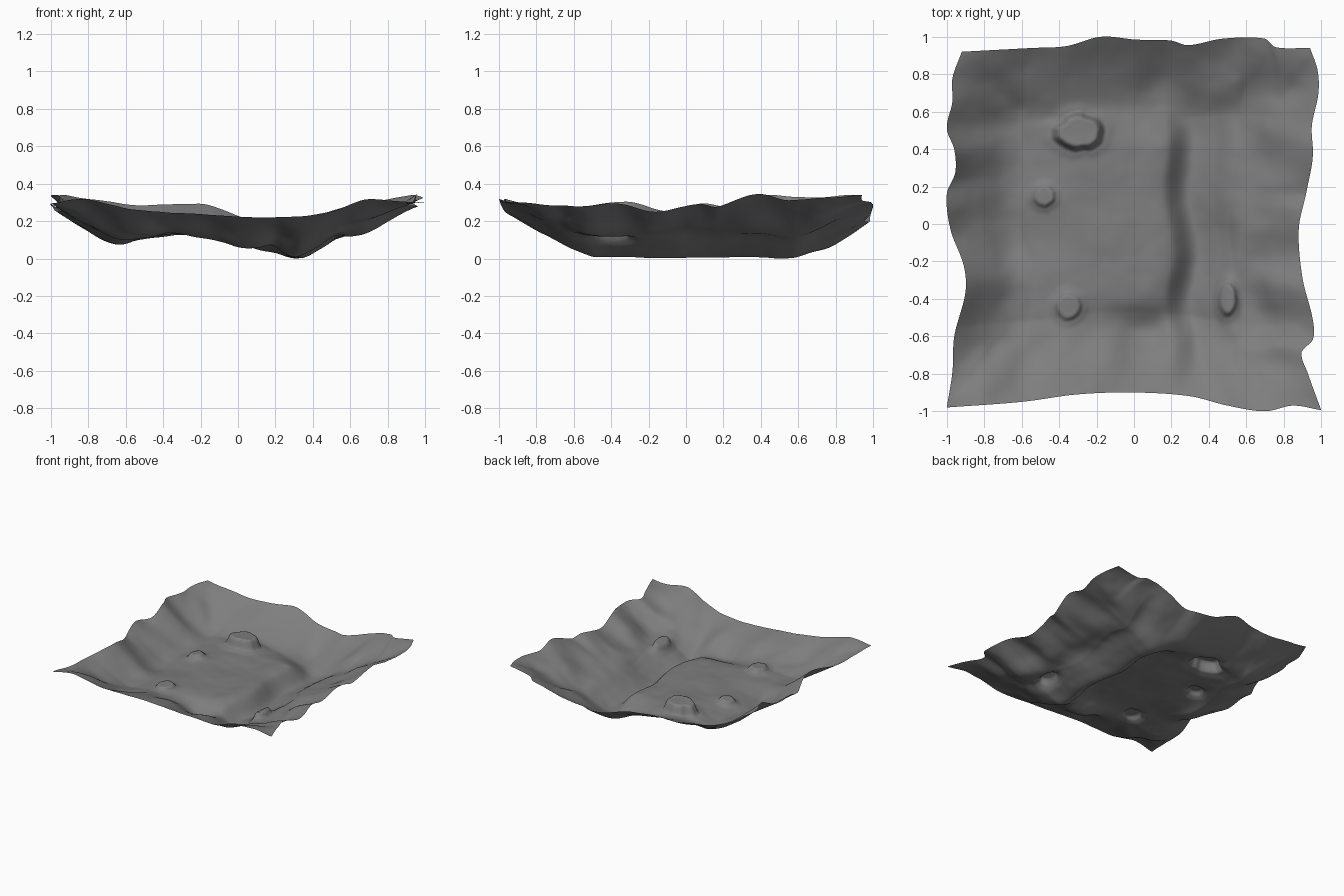
import bpy, bmesh, math
from mathutils import Vector, noise

if "Cube" in bpy.data.objects:
    bpy.data.objects.remove(bpy.data.objects["Cube"])

N = 180  # grid cells per side


def curve(pts):
    """Smooth cubic curve through (t, value) pairs."""
    t = [p[0] for p in pts]
    v = [p[1] for p in pts]
    n = len(pts)
    m = []
    for i in range(n):
        a, b = max(i - 1, 0), min(i + 1, n - 1)
        m.append((v[b] - v[a]) / (t[b] - t[a]))

    def f(q):
        q = min(max(q, t[0]), t[-1])
        i = 0
        while i < n - 2 and q > t[i + 1]:
            i += 1
        h = t[i + 1] - t[i]
        s = (q - t[i]) / h
        return ((2*s**3 - 3*s*s + 1) * v[i] + (s**3 - 2*s*s + s) * h * m[i]
                + (3*s*s - 2*s**3) * v[i + 1] + (s**3 - s*s) * h * m[i + 1])
    return f


def smooth(a, b, q):
    s = min(max((q - a) / (b - a), 0), 1)
    return s * s * (3 - 2 * s)


# ragged outline of the sheet, seen from above
left = curve([(-1, -1), (-.8, -.97), (-.6, -.96), (-.35, -.9), (-.2, -.91), (0, -.98), (.2, -1),
              (.32, -.955), (.45, -.96), (.57, -1), (.72, -.97), (.85, -.97), (1, -.92)])
right = curve([(-1, 1), (-.8, .93), (-.68, .895), (-.61, .955), (-.5, .955), (-.27, .9), (0, .88),
               (.2, .92), (.4, .955), (.57, .95), (.75, .985), (.88, .98), (1, .94)])
front = curve([(-1, -.98), (-.6, -.95), (-.3, -.91), (0, -.9), (.3, -.92), (.5, -.97), (.7, -1),
               (.85, -.97), (1, -.995)])
back = curve([(-1, .92), (-.8, .93), (-.6, .94), (-.4, .95), (-.2, 1), (0, .985), (.2, .98),
              (.3, .955), (.5, .99), (.74, .99), (.8, .945), (1, .94)])

# rim heights along each side
left_z = curve([(-1, .32), (-.6, .3), (-.3, .33), (-.05, .28), (.12, .33), (.28, .3), (.45, .37),
                (.7, .35), (1, .365)])
right_z = curve([(-1, .33), (-.6, .31), (-.35, .32), (-.15, .28), (.1, .32), (.2, .3), (.42, .38),
                 (.6, .34), (1, .36)])
front_z = curve([(-1, .32), (-.8, .34), (-.5, .285), (-.1, .255), (.3, .25), (.5, .275), (.7, .34), (1, .33)])
back_z = curve([(-1, .365), (-.6, .31), (-.22, .32), (.05, .25), (.3, .225), (.55, .29), (1, .365)])

# floor sections: raised shelf, channel, gentle right bank; softer towards the back
floor = curve([(-1, .1), (-.7, .105), (-.5, .14), (-.25, .16), (0, .155), (.18, .145), (.28, .05),
               (.33, .035), (.43, .085), (.55, .155), (.7, .15), (1, .17)])
floor_back = curve([(-1, .1), (-.7, .105), (-.5, .14), (-.25, .155), (0, .12), (.2, .06),
                    (.33, .035), (.45, .075), (.6, .145), (1, .17)])

# rocks pushed up in the sheet: x, y, radius x, radius y, height, raggedness
ROCKS = [(-.29, .49, .135, .105, .085, .25), (-.48, .15, .06, .06, .035, .1),
         (-.35, -.44, .072, .075, .035, .08), (.5, -.4, .048, .095, .045, .08)]


def rock_height(x, y):
    z = 0
    for cx, cy, rx, ry, h, rag in ROCKS:
        dx, dy = (x - cx) / rx, (y - cy) / ry
        r = math.hypot(dx, dy)
        if r < 2:
            a = math.atan2(dy, dx)
            r *= 1 + rag * noise.noise(Vector((math.cos(a) * 2, math.sin(a) * 2, cx * 9)))
            z += h * (1 - smooth(.72, 1.08, r)) + .01 * math.exp(-((r - 1.1) / .3) ** 2)
    return z


def height(x, y, u, v):
    # channel wanders slightly and opens out at the back
    xs = x + .025 * smooth(0, .4, y) + .02 * math.sin(y * 11)
    k = smooth(.4, .65, y)
    z = floor(xs) * (1 - k) + floor_back(xs) * k
    # channel turns the front corner of the shelf
    z -= .105 * smooth(-.4, .1, x) * (1 - smooth(.1, .3, x)) * math.exp(-((y + .58) / .12) ** 2)
    # hollows in the right bank and at the foot of the left wall
    z -= .035 * math.exp(-((x - .64) / .1) ** 2 - ((y + .3) / .2) ** 2)
    z -= .025 * math.exp(-((x + .68) / .1) ** 2 - ((y + .2) / .25) ** 2)
    # rising side, front and back walls
    tl, tr = max(0, (-u - .6) / .4), max(0, (u - .6) / .4)
    tf, tb = max(0, (-v - .54) / .46), max(0, (v - .58) / .42)
    z += (left_z(v) - z) * tl ** 1.35 + (right_z(v) - z) * tr ** 1.15
    z += (front_z(u) - z) * tf ** 1.2 + (back_z(u) - z) * tb ** 1.5
    # folds running up the walls, finer ripples on the floor
    ws, we = smooth(0, .5, max(tl, tr)), smooth(0, .5, max(tf, tb))
    fade = 1 - .8 * max(tl, tr, tf, tb) ** 2
    z += .04 * fade * ws * noise.noise(Vector((x * 1.5, y * 5, 3.1)))
    z += .05 * fade * we * noise.noise(Vector((x / (.3 + abs(y)) * 5, y * 1.2, 7.7)))
    z += .009 * noise.noise(Vector((x * 5, y * 5, 1.3))) + .002 * noise.noise(Vector((x * 13, y * 13, 5)))
    return z + rock_height(x, y)


# ground sheet
bm = bmesh.new()
grid = []
for j in range(N + 1):
    v = 2 * j / N - 1
    row = []
    for i in range(N + 1):
        u = 2 * i / N - 1
        x = left(v) + (right(v) - left(v)) * (u + 1) / 2
        y = front(u) + (back(u) - front(u)) * (v + 1) / 2
        row.append(bm.verts.new((x, y, height(x, y, u, v))))
    grid.append(row)
for j in range(N):
    for i in range(N):
        bm.faces.new((grid[j][i], grid[j][i + 1], grid[j + 1][i + 1], grid[j + 1][i]))
low = min(p.co.z for p in bm.verts)
for p in bm.verts:
    p.co.z -= low
mesh = bpy.data.meshes.new("ground_sheet")
bm.to_mesh(mesh)
bm.free()
for f in mesh.polygons:
    f.use_smooth = True
stone = bpy.data.materials.new("dark_stone")
stone.diffuse_color = (.21, .21, .21, 1)
stone.use_nodes = True
stone.node_tree.nodes["Principled BSDF"].inputs["Base Color"].default_value = stone.diffuse_color
mesh.materials.append(stone)
obj = bpy.data.objects.new("ground_sheet", mesh)
bpy.context.collection.objects.link(obj)
